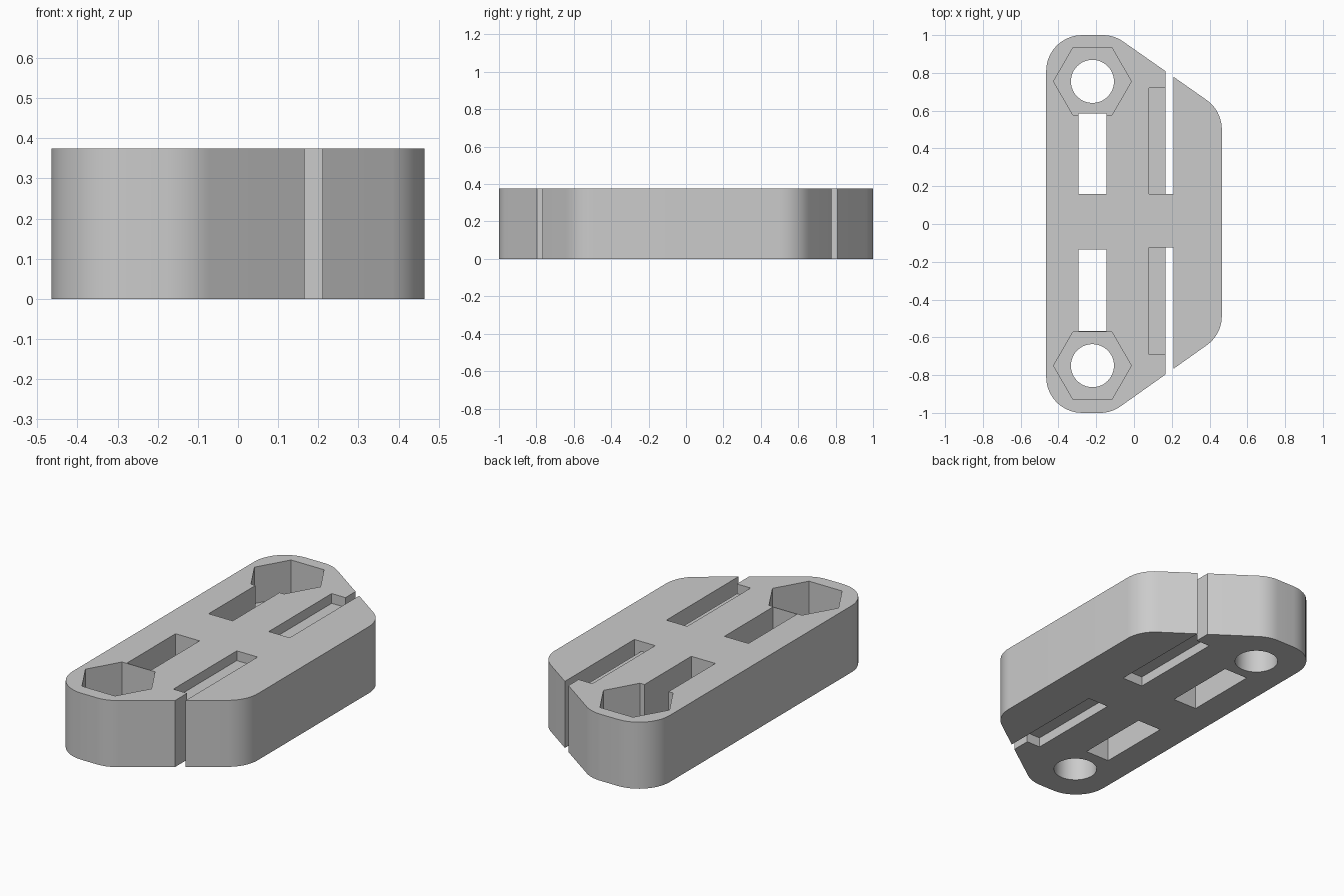
import bpy
import bmesh
import math
from mathutils import Vector

cube = bpy.data.objects.get("Cube")
if cube:
    bpy.data.objects.remove(cube, do_unlink=True)

HEIGHT = 0.375
RECESS = 0.055
NUT_FLOOR = 0.17

grey = bpy.data.materials.new("plain_grey")
grey.use_nodes = True
grey.diffuse_color = (0.6, 0.6, 0.6, 1)
grey.node_tree.nodes["Principled BSDF"].inputs["Base Color"].default_value = (0.6, 0.6, 0.6, 1)


def prism(name, points, z0, z1):
    """Extrude a flat outline between two heights."""
    bm = bmesh.new()
    face = bm.faces.new([bm.verts.new((x, y, z0)) for x, y in points])
    grown = bmesh.ops.extrude_face_region(bm, geom=[face])
    verts = [v for v in grown["geom"] if isinstance(v, bmesh.types.BMVert)]
    bmesh.ops.translate(bm, verts=verts, vec=(0, 0, z1 - z0))
    bmesh.ops.recalc_face_normals(bm, faces=bm.faces)
    mesh = bpy.data.meshes.new(name)
    bm.to_mesh(mesh)
    bm.free()
    obj = bpy.data.objects.new(name, mesh)
    bpy.context.collection.objects.link(obj)
    return obj


def rounded(corners, radius, steps=10):
    """Round every corner of a convex outline."""
    points = []
    for i, corner in enumerate(corners):
        p = Vector(corner)
        a = (Vector(corners[i - 1]) - p).normalized()
        b = (Vector(corners[(i + 1) % len(corners)]) - p).normalized()
        half = a.angle(b) / 2
        centre = p + (a + b).normalized() * radius / math.sin(half)
        start = p + a * radius / math.tan(half) - centre
        end = p + b * radius / math.tan(half) - centre
        sweep = math.pi - 2 * half
        for k in range(steps + 1):
            t = k / steps
            points.append(centre + (start * math.sin((1 - t) * sweep)
                                    + end * math.sin(t * sweep)) / math.sin(sweep))
    return points


def circle(x, y, r, sides):
    return [(x + r * math.cos(math.tau * i / sides),
             y + r * math.sin(math.tau * i / sides)) for i in range(sides)]


def rect(x0, x1, y0, y1):
    return [(x0, y0), (x1, y0), (x1, y1), (x0, y1)]


# Body: plate with two slanted ends and rounded corners
body = prism("clamp_body", rounded([(-0.465, -1), (-0.12, -1), (0.465, -0.585),
                                    (0.465, 0.6), (-0.106, 1), (-0.465, 1)], 0.19), 0, HEIGHT)
body.data.materials.append(grey)

# Cutters for each end: bolt hole, nut pocket, strap slot, side slit, recesses
cutters = []
LOW, TOP = -0.1, HEIGHT + 0.1
for side, bolt_y, slot_in, slot_out, slit_in, recess_out in (
        (1, 0.755, 0.16, 0.585, 0.16, 0.72),
        (-1, 0.75, 0.135, 0.567, 0.125, 0.69)):
    cutters += [
        prism("bolt_hole", circle(-0.22, side * bolt_y, 0.114, 48), LOW, TOP),
        prism("nut_pocket", circle(-0.22, side * bolt_y, 0.206, 6), NUT_FLOOR, TOP),
        prism("strap_slot", rect(-0.295, -0.145, side * slot_in, side * slot_out), LOW, TOP),
        prism("side_slit", rect(0.166, 0.21, side * slit_in, side * 1.2), LOW, TOP),
        prism("top_recess", rect(0.08, 0.19, side * slit_in, side * recess_out),
              HEIGHT - RECESS, TOP),
        prism("bottom_recess", rect(0.08, 0.19, side * slit_in, side * recess_out),
              LOW, RECESS)]

for cutter in cutters:
    cutter.hide_render = True
    mod = body.modifiers.new(cutter.name, "BOOLEAN")
    mod.operation = "DIFFERENCE"
    mod.solver = "EXACT"
    mod.object = cutter

# Bake the cuts, then drop the cutters
graph = bpy.context.evaluated_depsgraph_get()
baked = bpy.data.meshes.new_from_object(body.evaluated_get(graph))
body.modifiers.clear()
body.data = baked
for cutter in cutters:
    bpy.data.objects.remove(cutter, do_unlink=True)
body.data.materials.clear()
body.data.materials.append(grey)

# Smooth curved walls, crisp edges
bpy.ops.object.select_all(action="DESELECT")
body.select_set(True)
bpy.context.view_layer.objects.active = body
bpy.ops.object.shade_smooth_by_angle(angle=math.radians(30))
